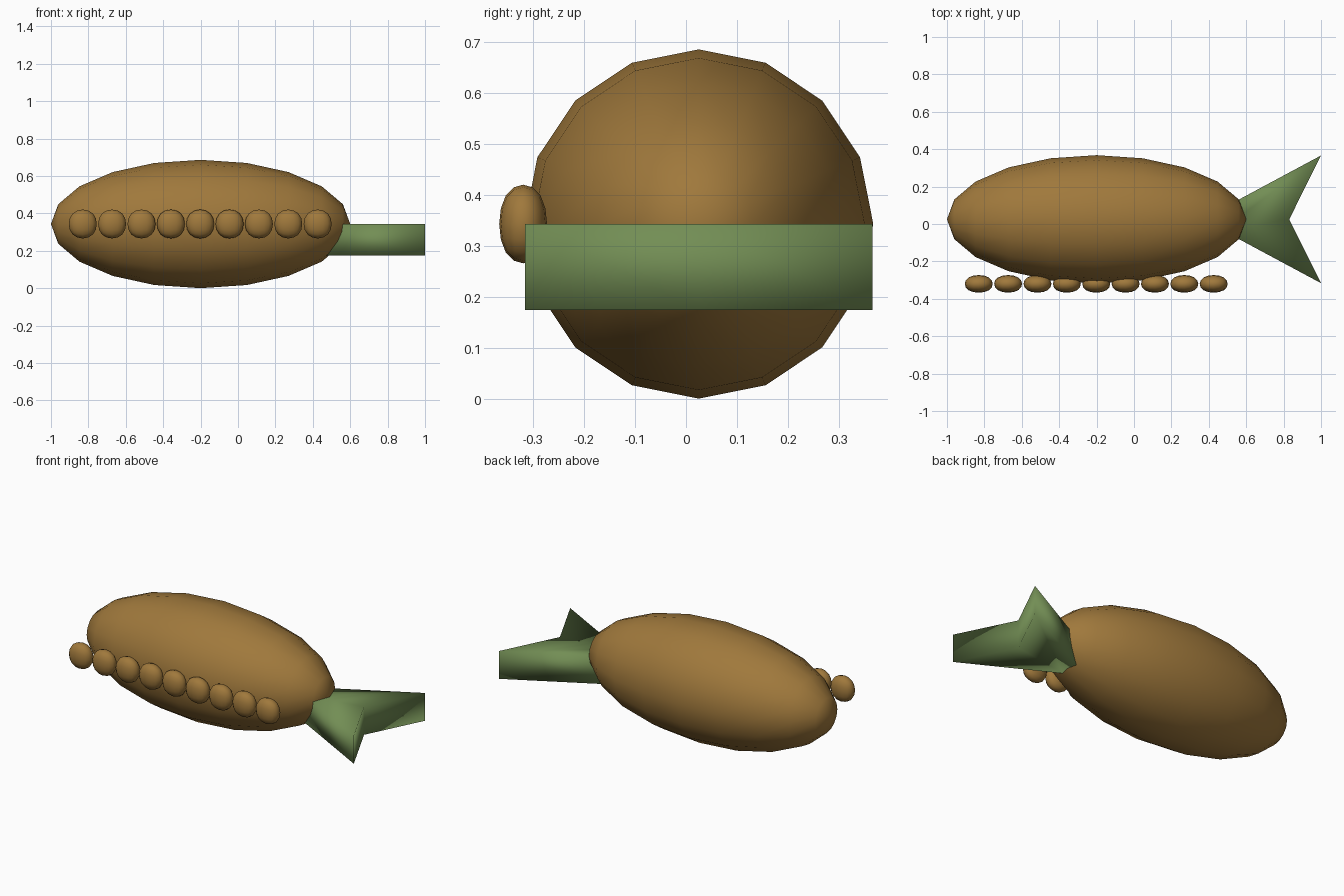
import bpy, bmesh, math
from mathutils import Matrix

if "Cube" in bpy.data.objects:
    bpy.data.objects.remove(bpy.data.objects["Cube"])


def material(name, rgb):
    m = bpy.data.materials.new(name)
    m.diffuse_color = (*rgb, 1)
    m.use_nodes = True
    m.node_tree.nodes["Principled BSDF"].inputs["Base Color"].default_value = m.diffuse_color
    return m


def add_object(name, bm, mat, location):
    bmesh.ops.recalc_face_normals(bm, faces=bm.faces)
    for f in bm.faces:
        f.smooth = True
    mesh = bpy.data.meshes.new(name)
    bm.to_mesh(mesh)
    bm.free()
    mesh.materials.append(mat)
    obj = bpy.data.objects.new(name, mesh)
    obj.location = location
    bpy.context.collection.objects.link(obj)
    return obj


brown = material("golden_brown", (0.35, 0.19, 0.045))
green = material("moss_green", (0.17, 0.27, 0.09))
Y, Z, R = 0.025, 0.343, 0.343

# Body: long ellipsoid with its poles along x
bm = bmesh.new()
bmesh.ops.create_uvsphere(bm, u_segments=16, v_segments=10, radius=1,
                          matrix=Matrix.Rotation(math.pi / 2, 4, 'Y'))
bmesh.ops.scale(bm, vec=(0.8, R, R), verts=bm.verts)
add_object("body", bm, brown, (-0.2, Y, Z))

# Tail: forked outline extruded upwards, its root sunk into the body
outline = [(0.47, 0.057), (1, 0.3415), (0.83, 0), (1, -0.3415), (0.47, -0.057)]
bm = bmesh.new()
face = bm.faces.new([bm.verts.new((x, y, 0)) for x, y in outline])
top = bmesh.ops.extrude_face_region(bm, geom=[face])["geom"]
bmesh.ops.translate(bm, vec=(0, 0, 0.169),
                    verts=[v for v in top if isinstance(v, bmesh.types.BMVert)])
add_object("tail", bm, green, (0, Y, 0.174))

# Row of nine rounded beads along the front side
for i in range(9):
    bm = bmesh.new()
    bmesh.ops.create_cube(bm, size=2)
    bmesh.ops.scale(bm, vec=(0.089, 0.056, 0.092), verts=bm.verts)
    bead = add_object(f"bead_{i + 1}", bm, brown, (-0.83 + 0.157 * i, -0.32, Z))
    bead.modifiers.new("round", 'SUBSURF').levels = 2
    bead.modifiers["round"].render_levels = 2
